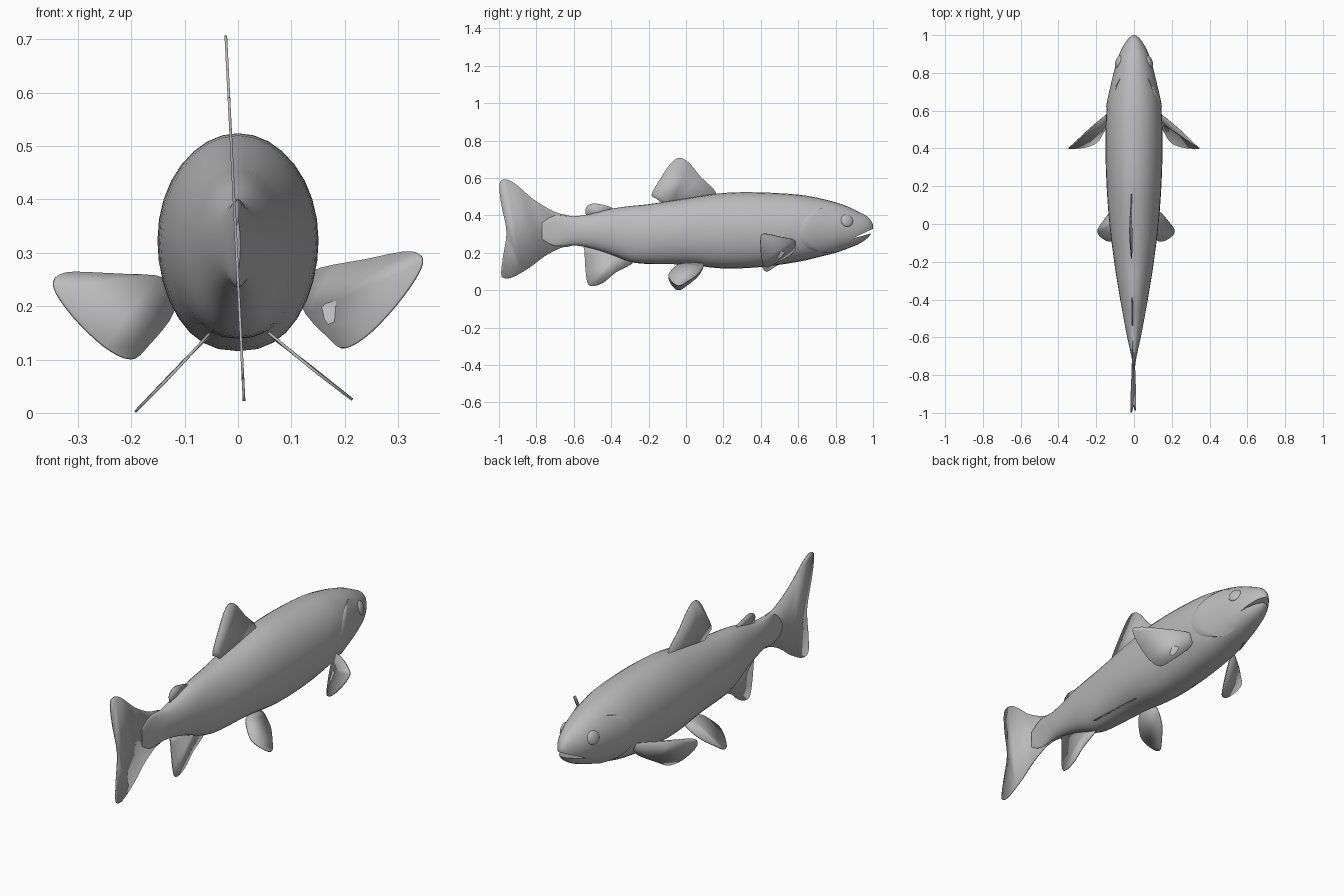
import bpy, bmesh, math
from mathutils import Vector

cube = bpy.data.objects.get("Cube")
if cube:
    bpy.data.objects.remove(cube)

grey = bpy.data.materials.new("plain_grey")
grey.use_nodes = True
colour = (0.5, 0.5, 0.5, 1)
grey.diffuse_color = colour
grey.node_tree.nodes["Principled BSDF"].inputs["Base Color"].default_value = colour


def make_object(name, verts, faces, angle=40):
    mesh = bpy.data.meshes.new(name)
    mesh.from_pydata([tuple(v) for v in verts], [], faces)
    bm = bmesh.new()
    bm.from_mesh(mesh)
    bmesh.ops.recalc_face_normals(bm, faces=bm.faces)
    bm.to_mesh(mesh)
    bm.free()
    mesh.materials.append(grey)
    obj = bpy.data.objects.new(name, mesh)
    bpy.context.collection.objects.link(obj)
    smooth(obj, angle)
    return obj


def smooth(obj, angle):
    bpy.ops.object.select_all(action="DESELECT")
    obj.select_set(True)
    bpy.context.view_layer.objects.active = obj
    bpy.ops.object.shade_smooth_by_angle(angle=math.radians(angle))


def spline(points, steps, closed=False):
    """Smooth curve through points of any dimension."""
    pts = [Vector(p) for p in points]
    n = len(pts)
    pick = (lambda i: pts[i % n]) if closed else (lambda i: pts[max(0, min(n - 1, i))])
    out = []
    for i in range(n if closed else n - 1):
        a, b, c, d = (pick(i + k) for k in (-1, 0, 1, 2))
        for s in range(steps):
            t = s / steps
            out.append(b + (c - a) * (t / 2) + (a * 2 - b * 5 + c * 4 - d) * (t * t / 2)
                       + (b * 3 - a - c * 3 + d) * (t ** 3 / 2))
    if not closed:
        out.append(pts[-1])
    return out


def grid_faces(rows, cols, wrap=False):
    return [(r * cols + c, r * cols + (c + 1) % cols,
             (r + 1) * cols + (c + 1) % cols, (r + 1) * cols + c)
            for r in range(rows - 1) for c in range(cols if wrap else cols - 1)]


# Body sections from tail to snout: y, top, bottom, half width
stations = spline([
    (-.77, .36, .27, .004), (-.7, .4, .235, .014), (-.6, .395, .24, .036),
    (-.5, .41, .222, .055), (-.4, .435, .19, .073), (-.3, .45, .152, .09),
    (-.2, .46, .14, .105), (0, .49, .137, .13), (.2, .52, .116, .145),
    (.4, .523, .124, .151), (.6, .511, .152, .146), (.72, .49, .18, .126),
    (.8, .47, .2, .108), (.87, .445, .225, .088), (.92, .42, .245, .069),
    (.96, .4, .27, .047), (.985, .378, .295, .027), (1, .35, .325, .008)], 3)


def section_at(y):
    for a, b in zip(stations, stations[1:]):
        if a[0] <= y <= b[0]:
            return a.lerp(b, (y - a[0]) / (b[0] - a[0]))
    return stations[-1]


def skin(section, angle, grow=1.0):
    """Point on the egg-shaped body section, fuller towards the belly."""
    y, top, bottom, width = section
    c, s = math.cos(angle), math.sin(angle)
    x = math.copysign(abs(c) ** (0.85 if s < 0 else 1), c)
    return Vector((x * width * grow, y, (top + bottom) / 2 + s * (top - bottom) / 2 * grow))


sides = 32
rings = len(stations)
body = make_object(
    "body", [skin(st, math.tau * i / sides) for st in stations for i in range(sides)],
    grid_faces(rings, sides, True)
    + [tuple(range(sides)), tuple(range((rings - 1) * sides, rings * sides))])

# Mouth: a narrow wedge cut into the snout
wedge = [(1.03, .343), (1.03, .313), (.89, .277)]
cutter = make_object(
    "mouth_cutter", [(x, y, z) for x in (-.2, .2) for y, z in wedge],
    [(0, 1, 2), (3, 4, 5), (0, 1, 4, 3), (1, 2, 5, 4), (2, 0, 3, 5)])
cutter.hide_render = True
cut = body.modifiers.new("mouth", "BOOLEAN")
cut.operation = "DIFFERENCE"
cut.solver = "EXACT"
cut.object = cutter
bpy.context.view_layer.objects.active = body
bpy.ops.object.modifier_apply(modifier="mouth")
bpy.data.objects.remove(cutter)
smooth(body, 40)


def add_fin(name, outline):
    fin = make_object(name, outline, [tuple(range(len(outline)))], 30)
    thick = fin.modifiers.new("thickness", "SOLIDIFY")
    thick.thickness = 0.005
    thick.offset = 0
    return fin


# Upright fins along the middle: outlines in y, z, tilted slightly sideways
upright = {
    "dorsal_fin": [(-.16, .49), (-.183, .515), (-.135, .6), (-.08, .68), (-.035, .707),
                   (.015, .682), (.08, .605), (.16, .52), (.1, .47), (-.08, .45)],
    "adipose_fin": [(-.52, .39), (-.537, .42), (-.53, .447), (-.5, .463),
                    (-.45, .458), (-.39, .436), (-.42, .4)],
    "anal_fin": [(-.53, .235), (-.542, .2), (-.53, .05), (-.5, .022), (-.44, .042),
                 (-.375, .095), (-.28, .152), (-.35, .2)],
    "tail_fin": [(-.6, .38), (-.7, .418), (-.81, .482), (-.915, .57), (-.97, .592),
                 (-.998, .565), (-.987, .455), (-.96, .31), (-.98, .17), (-.988, .085),
                 (-.965, .063), (-.915, .075), (-.835, .122), (-.755, .182),
                 (-.67, .226), (-.6, .25)],
}
for name, outline in upright.items():
    add_fin(name, [(-.05 * (z - .25), y, z) for y, z in spline(outline, 4, True)])

# Paired fins: the right one hangs a little lower
paired = {
    "pectoral_fin": [(.135, .585, .262), (.24, .5, .287), (.325, .417, .302),
                     (.345, .4, .28), (.31, .4, .22), (.25, .408, .153), (.2, .43, .122),
                     (.17, .47, .14), (.12, .57, .2)],
    "pelvic_fin": [(.06, .09, .145), (.13, .07, .092), (.185, .01, .048),
                   (.213, -.03, .026), (.205, -.06, .032), (.16, -.09, .066),
                   (.12, -.085, .098), (.06, -.02, .148)],
}
for name, outline in paired.items():
    curve = spline(outline, 4, True)
    add_fin("left_" + name, curve)
    shrink = .9 if name == "pelvic_fin" else 1
    add_fin("right_" + name, [(-x * shrink, y, z - .15 * (x - .06)) for x, y, z in curve])

# Gill covers and eyes on both sides of the head
rows, cols = 20, 8
for side, sign in (("left", 1), ("right", -1)):
    verts = []
    for r in range(rows):
        t = 2 * r / (rows - 1) - 1
        rear = .59 + .17 * t * t
        for c in range(cols):
            u = c / (cols - 1)
            grow = .97 if c == 0 else 1.035 - .05 * u
            spot = skin(section_at(rear + max(0, u - .02) * (.84 - rear)),
                        math.radians(-8 + 58 * t), grow)
            verts.append((spot.x * sign, spot.y, spot.z))
    make_object(side + "_gill_cover", verts, grid_faces(rows, cols), 50)

    bpy.ops.mesh.primitive_uv_sphere_add(segments=20, ring_count=12, radius=.034,
                                         location=(sign * .082, .86, .372))
    eye = bpy.context.object
    eye.name = side + "_eye"
    eye.scale = (.42, 1, 1)
    eye.rotation_euler = (0, sign * -.25, sign * .35)
    eye.data.materials.append(grey)
    bpy.ops.object.shade_smooth()
